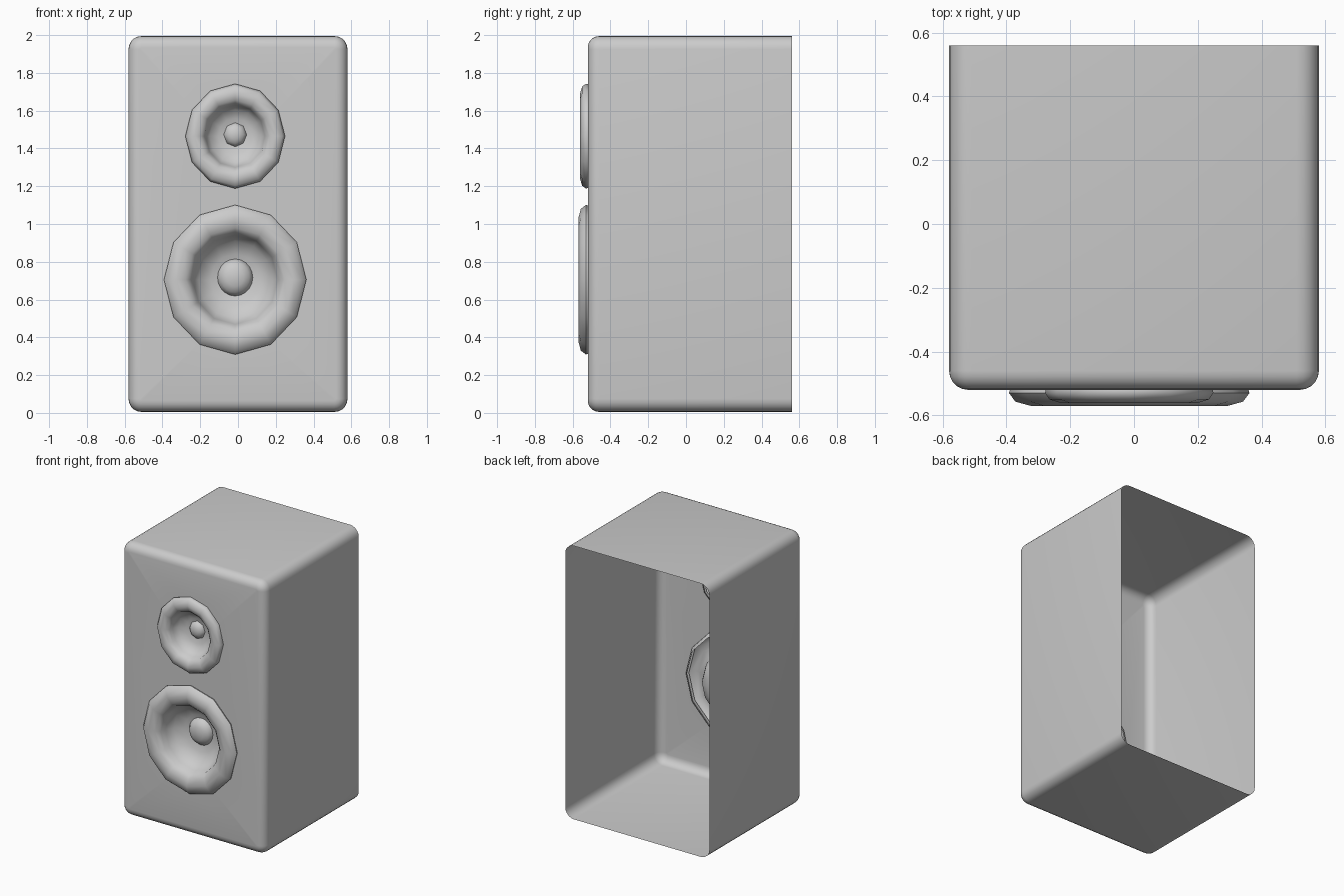
import bpy, bmesh
from math import sin, cos, pi, radians

if "Cube" in bpy.data.objects:
    bpy.data.objects.remove(bpy.data.objects["Cube"])

CX = -0.015          # drivers sit slightly left of centre
TALL = 1.05          # drivers are slightly taller than wide


def finish(bm, name, angle):
    bmesh.ops.recalc_face_normals(bm, faces=bm.faces)
    me = bpy.data.meshes.new(name)
    bm.to_mesh(me)
    bm.free()
    ob = bpy.data.objects.new(name, me)
    bpy.context.collection.objects.link(ob)
    bpy.ops.object.select_all(action='DESELECT')
    ob.select_set(True)
    bpy.context.view_layer.objects.active = ob
    bpy.ops.object.shade_smooth_by_angle(angle=radians(angle))
    return ob


def ellipse(r, y, z, n):
    return [(CX + r * cos(2 * pi * i / n), y, z + TALL * r * sin(2 * pi * i / n))
            for i in range(n)]


def rounded_rect(inset, y, hw=0.58, hh=0.995, rad=0.07, seg=5):
    pts = []
    for q, (sx, sz) in enumerate([(1, 1), (-1, 1), (-1, -1), (1, -1)]):
        for i in range(seg + 1):
            a = (q + i / seg) * pi / 2
            r = rad - inset
            pts.append((sx * (hw - rad) + r * cos(a), y,
                        1.0 + sz * (hh - rad) + r * sin(a)))
    return pts


def bridge(bm, a, b):
    n = len(a)
    for i in range(n):
        bm.faces.new((a[i], a[(i + 1) % n], b[(i + 1) % n], b[i]))


def lathe(name, profile, z, n, angle=50):
    """Sweep (radius, y) points round the y axis; last point is the tip."""
    bm = bmesh.new()
    loops = [[bm.verts.new(p) for p in ellipse(r, y, z, n)] for r, y in profile[:-1]]
    for a, b in zip(loops, loops[1:]):
        bridge(bm, a, b)
    tip = bm.verts.new((CX, profile[-1][1], z))
    for i in range(n):
        bm.faces.new((loops[-1][i], loops[-1][(i + 1) % n], tip))
    return finish(bm, name, angle)


# cabinet: open-backed rounded shell with two driver holes in the front
bm = bmesh.new()
R, FRONT, BACK = 0.06, -0.52, 0.56
rows = [(0, BACK)] + [(R - R * cos(a), FRONT + R - R * sin(a))
                      for a in [i * pi / 10 for i in range(6)]]
loops = [[bm.verts.new(p) for p in rounded_rect(t, y)] for t, y in rows]
for a, b in zip(loops, loops[1:]):
    bridge(bm, a, b)
holes = [[bm.verts.new(p) for p in ellipse(r, FRONT, z, 12)]
         for r, z in ((0.355, 0.705), (0.245, 1.465))]
edges = []
for loop in [loops[-1]] + holes:
    for i, v in enumerate(loop):
        w = loop[(i + 1) % len(loop)]
        edges.append(bm.edges.get((v, w)) or bm.edges.new((v, w)))
bmesh.ops.triangle_fill(bm, edges=edges, use_beauty=True, use_dissolve=False)
finish(bm, "cabinet", 40)

# woofer: rolled surround running into a bowl, with a domed cap
lathe("woofer", [(0.35, -0.485), (0.37, -0.505), (0.377, -0.53), (0.357, -0.557),
                 (0.31, -0.57), (0.262, -0.557), (0.235, -0.53), (0.225, -0.49),
                 (0.195, -0.44), (0.13, -0.405), (0, -0.39)], 0.705, 12)
lathe("woofer_cap", [(0.095, -0.385), (0.093, -0.405), (0.075, -0.43),
                     (0.045, -0.445), (0, -0.45)], 0.717, 20)

# tweeter: same form, smaller
lathe("tweeter", [(0.24, -0.495), (0.26, -0.51), (0.264, -0.53), (0.25, -0.55),
                  (0.215, -0.561), (0.182, -0.55), (0.163, -0.53), (0.157, -0.505),
                  (0.135, -0.47), (0.09, -0.447), (0, -0.437)], 1.465, 12)
lathe("tweeter_cap", [(0.063, -0.43), (0.06, -0.45), (0.045, -0.467),
                      (0.025, -0.476), (0, -0.479)], 1.473, 8)
